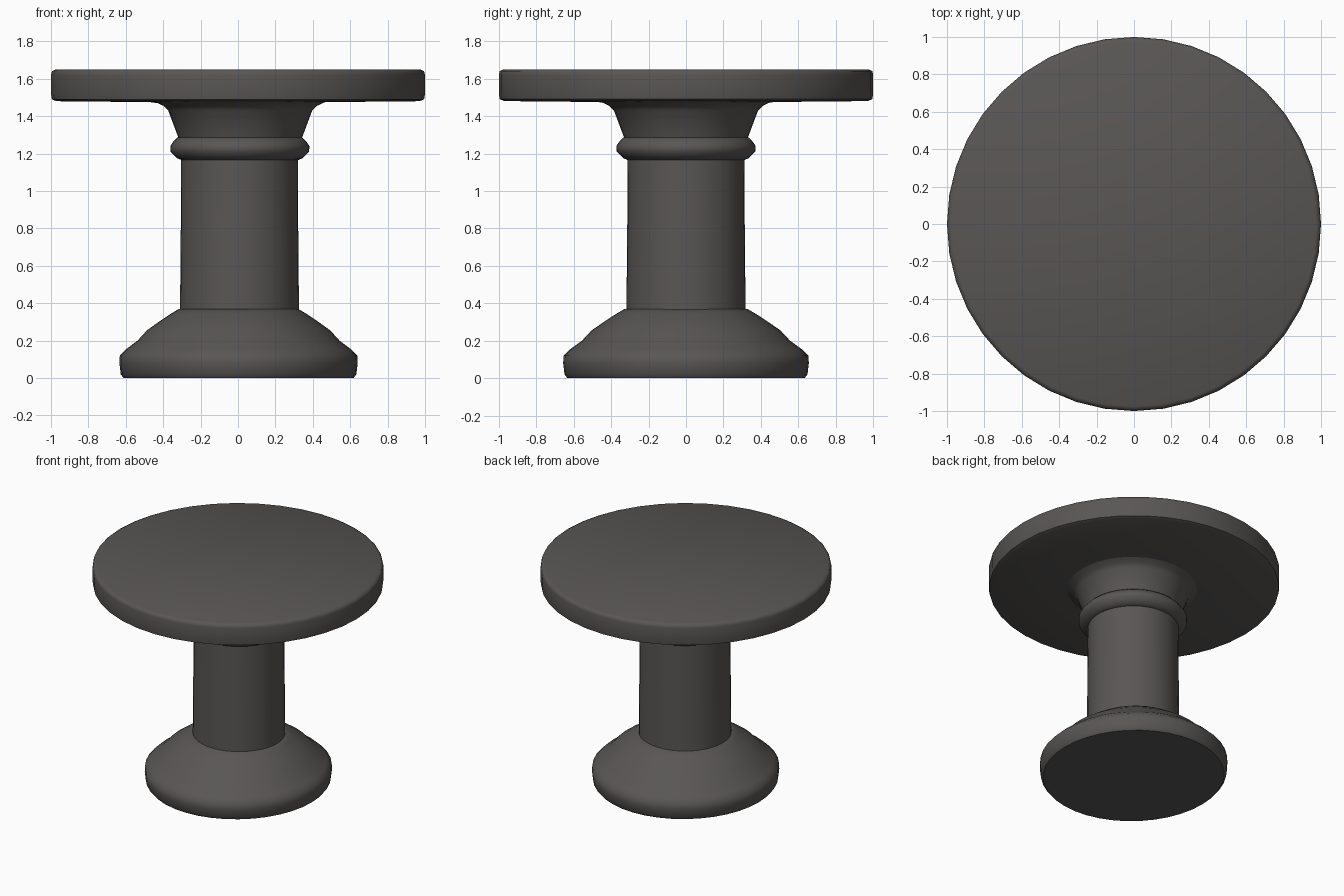
import bpy
import bmesh
import math

cube = bpy.data.objects.get("Cube")
if cube:
    bpy.data.objects.remove(cube, do_unlink=True)

# One dark grey for the whole table
grey = bpy.data.materials.new("dark_grey")
grey.use_nodes = True
colour = (0.1, 0.094, 0.09, 1)
grey.diffuse_color = colour
grey.node_tree.nodes["Principled BSDF"].inputs["Base Color"].default_value = colour


def lathe(name, profile, x=0.0, stretch=1.0, sides=40):
    """Spin an (radius, height) profile round z; cap the open ends."""
    bm = bmesh.new()
    rings = []
    for radius, z in profile:
        rings.append([bm.verts.new((x + radius * math.cos(math.tau * i / sides),
                                    radius * stretch * math.sin(math.tau * i / sides), z))
                      for i in range(sides)])
    for low, high in zip(rings, rings[1:]):
        for i in range(sides):
            j = (i + 1) % sides
            bm.faces.new((low[i], low[j], high[j], high[i]))
    bm.faces.new(rings[0][::-1])
    bm.faces.new(rings[-1])
    mesh = bpy.data.meshes.new(name)
    bm.to_mesh(mesh)
    bm.free()
    mesh.materials.append(grey)
    obj = bpy.data.objects.new(name, mesh)
    bpy.context.collection.objects.link(obj)
    bpy.ops.object.select_all(action="DESELECT")
    obj.select_set(True)
    bpy.context.view_layer.objects.active = obj
    bpy.ops.object.shade_smooth_by_angle(angle=math.radians(50))
    return obj


# Round tabletop with softened rims
lathe("tabletop", [(0.4, 1.465), (0.47, 1.475), (0.97, 1.48), (0.995, 1.49),
                   (1.0, 1.52), (1.0, 1.62), (0.995, 1.64), (0.975, 1.65)])

# Flared neck under the top, with a rounded collar
lathe("neck", [(0.325, 1.27), (0.34, 1.31), (0.385, 1.43), (0.41, 1.455), (0.46, 1.478)], x=0.012)
lathe("collar", [(0.31, 1.165), (0.335, 1.175), (0.37, 1.21), (0.372, 1.24),
                 (0.355, 1.265), (0.335, 1.285)], x=0.01)

# Column
lathe("column", [(0.318, 0.34), (0.316, 0.6), (0.313, 0.9), (0.312, 1.19)], x=0.008)

# Sloped foot
lathe("foot", [(0.615, 0.0), (0.63, 0.02), (0.637, 0.08), (0.635, 0.12), (0.6, 0.155),
               (0.54, 0.2), (0.49, 0.255), (0.42, 0.305), (0.36, 0.345), (0.318, 0.37)],
      x=0.003, stretch=1.03)
